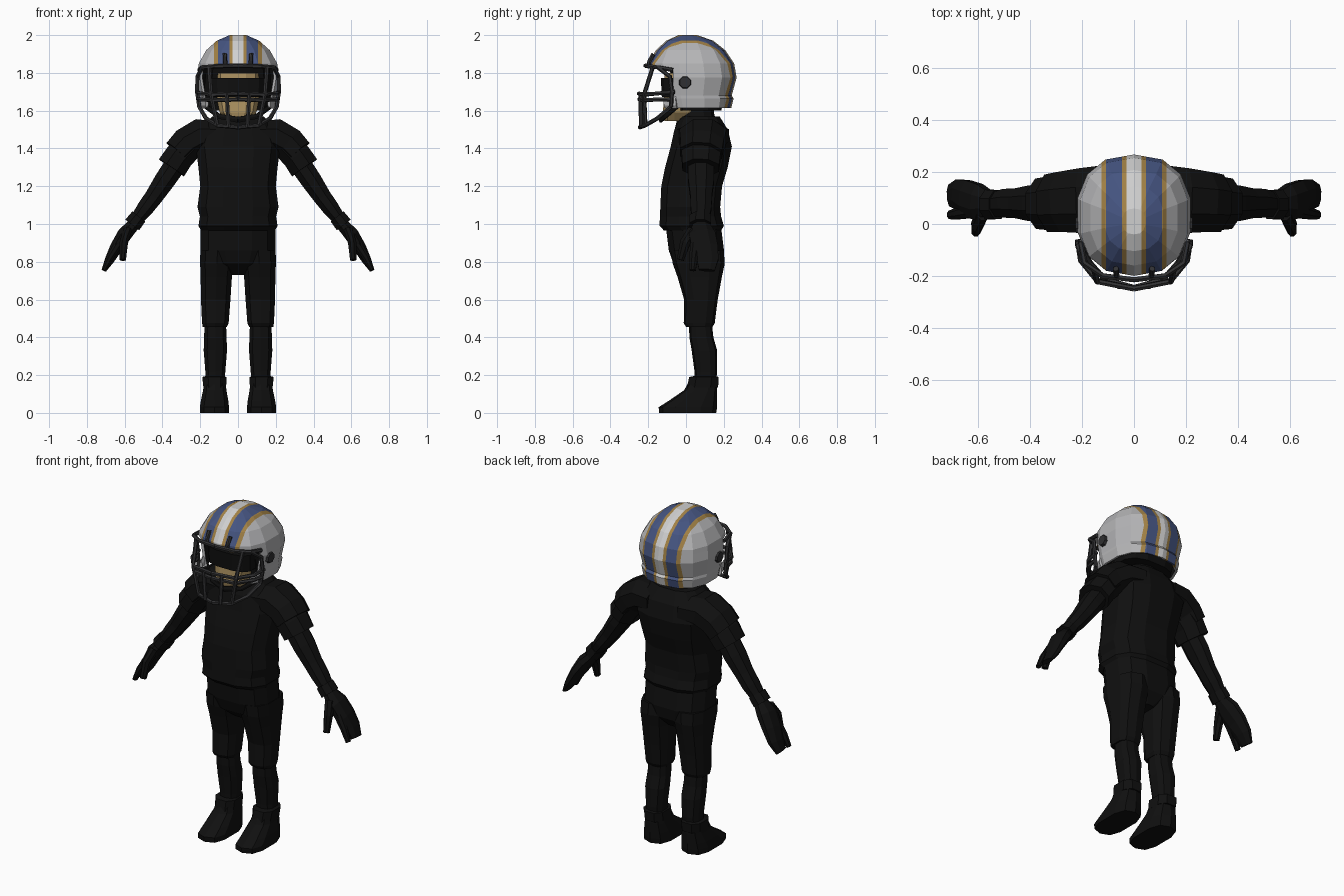
import bpy, bmesh, math
from mathutils import Vector


def material(name, rgb):
    m = bpy.data.materials.new(name)
    m.diffuse_color = (*rgb, 1)
    return m


BLACK = material("black", (0.005, 0.005, 0.005))
DARK = material("dark_grey", (0.03, 0.03, 0.032))
GREY = material("shell_grey", (0.46, 0.46, 0.47))
WHITE = material("stripe_white", (0.62, 0.62, 0.62))
BLUE = material("stripe_blue", (0.06, 0.09, 0.22))
GOLD = material("stripe_gold", (0.36, 0.22, 0.06))
SKIN = material("skin", (0.42, 0.29, 0.12))


def add_loft(bm, rings):
    """Skin a list of equal point rings and cap both ends."""
    rows = [[bm.verts.new(p) for p in r] for r in rings]
    n = len(rows[0])
    for a, b in zip(rows, rows[1:]):
        for i in range(n):
            j = (i + 1) % n
            bm.faces.new((a[i], a[j], b[j], b[i]))
    bm.faces.new(rows[0][::-1])
    bm.faces.new(rows[-1])


def finish(name, bm, mats, mirror=False):
    bmesh.ops.recalc_face_normals(bm, faces=bm.faces)
    me = bpy.data.meshes.new(name)
    bm.to_mesh(me)
    bm.free()
    for m in mats:
        me.materials.append(m)
    ob = bpy.data.objects.new(name, me)
    bpy.context.collection.objects.link(ob)
    if mirror:
        ob.modifiers.new("mirror", "MIRROR").use_mirror_merge = False
    return ob


def level(z, hx, y0, y1, cx=0.0, n=12, p=0.75):
    """Horizontal rounded ring at height z."""
    pts = []
    for i in range(n):
        a = 2 * math.pi * (i + 0.5) / n
        c, s = math.cos(a), math.sin(a)
        x = math.copysign(abs(c) ** p, c) * hx
        y = math.copysign(abs(s) ** p, s) * (y1 - y0) / 2
        pts.append((cx + x, (y0 + y1) / 2 + y, z))
    return pts


def stack(name, levels, mat, mirror=False, **kw):
    bm = bmesh.new()
    add_loft(bm, [level(*l, **kw) for l in levels])
    return finish(name, bm, [mat], mirror)


def add_tube(bm, path, n=8, ref=(0, 1, 0)):
    """Sweep along path entries (x, y, z, half width along ref, half depth)."""
    pts = [Vector(q[:3]) for q in path]
    rings = []
    for i, q in enumerate(path):
        t = (pts[min(i + 1, len(pts) - 1)] - pts[max(i - 1, 0)]).normalized()
        v = t.cross(Vector(ref)).normalized()
        u = v.cross(t)
        rings.append([pts[i] + u * q[3] * math.cos(a) + v * q[4] * math.sin(a)
                      for a in [2 * math.pi * (k + 0.5) / n for k in range(n)]])
    add_loft(bm, rings)


def limb(name, paths, mat=BLACK, n=8):
    bm = bmesh.new()
    for p in paths:
        add_tube(bm, p, n)
    return finish(name, bm, [mat], True)


# Jersey and neck
stack("jersey", [
    (0.965, 0.2, -0.12, 0.19), (0.99, 0.215, -0.145, 0.205), (1.04, 0.207, -0.142, 0.19),
    (1.09, 0.22, -0.14, 0.185), (1.2, 0.205, -0.135, 0.195), (1.3, 0.215, -0.115, 0.225),
    (1.41, 0.23, -0.085, 0.247), (1.5, 0.205, -0.065, 0.225), (1.57, 0.14, -0.03, 0.18)], BLACK)
stack("neck", [(1.5, 0.11, -0.06, 0.17), (1.58, 0.1, -0.04, 0.15), (1.66, 0.09, -0.03, 0.14)],
      BLACK, n=10)

# Shoulder pads with sleeves below them
limb("shoulder_pad", [[(0.10, 0.09, 1.47, 0.15, 0.08), (0.2, 0.09, 1.465, 0.135, 0.1),
                       (0.27, 0.085, 1.425, 0.125, 0.095), (0.315, 0.08, 1.375, 0.12, 0.09)]])
limb("sleeve", [[(0.24, 0.08, 1.43, 0.11, 0.08), (0.31, 0.08, 1.36, 0.112, 0.085),
                 (0.352, 0.078, 1.298, 0.105, 0.087)]])

# Arms, cuffs and hands
limb("arm", [[(0.32, 0.08, 1.33, 0.075, 0.062), (0.385, 0.08, 1.235, 0.075, 0.06),
              (0.445, 0.08, 1.145, 0.062, 0.052), (0.49, 0.08, 1.085, 0.06, 0.048),
              (0.555, 0.075, 1.0, 0.045, 0.034)]])
limb("wrist_cuff", [[(0.525, 0.075, 1.04, 0.06, 0.047), (0.56, 0.075, 0.995, 0.062, 0.05)]])
limb("hand", [
    [(0.55, 0.08, 1.0, 0.045, 0.035), (0.6, 0.085, 0.945, 0.075, 0.042),
     (0.645, 0.1, 0.875, 0.075, 0.036), (0.68, 0.115, 0.81, 0.062, 0.027),
     (0.71, 0.11, 0.755, 0.045, 0.014)],
    [(0.635, 0.05, 0.89, 0.03, 0.025), (0.68, 0.04, 0.82, 0.024, 0.02),
     (0.71, 0.035, 0.755, 0.018, 0.013)],
    [(0.585, 0.04, 0.965, 0.035, 0.025), (0.605, -0.005, 0.9, 0.03, 0.024),
     (0.61, -0.03, 0.81, 0.02, 0.018)]])

# Trousers, shins and shoes
stack("hips", [(0.73, 0.045, 0.0, 0.14), (0.79, 0.16, -0.07, 0.19), (0.86, 0.203, -0.095, 0.205),
               (0.98, 0.203, -0.11, 0.19)], BLACK)
stack("trouser_leg", [(0.455, 0.066, 0.0, 0.14, 0.123), (0.475, 0.073, -0.012, 0.152, 0.12),
                      (0.6, 0.081, -0.01, 0.168, 0.118), (0.72, 0.086, -0.045, 0.19, 0.115),
                      (0.79, 0.092, -0.07, 0.205, 0.112), (0.86, 0.095, -0.08, 0.2, 0.108)],
      BLACK, True, n=10)
stack("shin", [(0.12, 0.05, 0.05, 0.155, 0.122), (0.22, 0.055, 0.045, 0.165, 0.12),
               (0.33, 0.064, 0.03, 0.165, 0.12), (0.4, 0.062, 0.018, 0.145, 0.12),
               (0.49, 0.058, 0.015, 0.135, 0.12)], BLACK, True, n=10)
stack("shoe", [(0.0, 0.08, -0.142, 0.16, 0.125), (0.03, 0.08, -0.145, 0.165, 0.125),
               (0.065, 0.075, -0.09, 0.165, 0.124), (0.12, 0.064, -0.01, 0.165, 0.123),
               (0.155, 0.06, 0.01, 0.165, 0.123)], BLACK, True, n=10, p=0.7)
stack("ankle_collar", [(0.135, 0.064, 0.0, 0.175, 0.123), (0.19, 0.068, 0.012, 0.178, 0.125),
                       (0.195, 0.05, 0.04, 0.16, 0.125)], BLACK, True, n=8)

# Face, eye shield and padding inside the helmet
stack("face", [(1.545, 0.06, -0.115, 0.05), (1.59, 0.1, -0.125, 0.08), (1.66, 0.115, -0.12, 0.1),
               (1.8, 0.12, -0.115, 0.1)], SKIN)
stack("eye_shield", [(1.672, 0.14, -0.13, 0.02), (1.772, 0.145, -0.135, 0.02)], BLACK)
stack("helmet_padding", [(1.6, 0.165, -0.045, 0.19), (1.7, 0.185, -0.06, 0.21),
                         (1.85, 0.17, -0.1, 0.19)], BLACK)

# Helmet shell, cut along the stripe edges and the face opening
STRIPES = (0.028, 0.046, 0.107, 0.126)
bm = bmesh.new()
add_loft(bm, [level(*l, n=14, p=0.84) for l in [
    (1.615, 0.2, -0.16, 0.24), (1.665, 0.208, -0.18, 0.252), (1.68, 0.208, -0.18, 0.242),
    (1.775, 0.222, -0.2, 0.268), (1.85, 0.212, -0.2, 0.255), (1.92, 0.172, -0.16, 0.208),
    (1.97, 0.115, -0.105, 0.145), (2.0, 0.045, -0.04, 0.06)]])
cuts = [((s * x, 0, 0), (1, 0, 0)) for x in STRIPES for s in (1, -1)]
cuts += [((0, -0.07, 0), (0, 1, 0)), ((0, 0, 1.825), (0, 0, 1))]
for co, no in cuts:
    bmesh.ops.bisect_plane(bm, geom=bm.verts[:] + bm.edges[:] + bm.faces[:],
                           plane_co=co, plane_no=no)
hole = []
for f in bm.faces:
    c = f.calc_center_median()
    if c.z < 1.616 or (c.y < -0.07 and c.z < 1.825):
        hole.append(f)
    f.material_index = next((i for i, x in enumerate(STRIPES) if abs(c.x) < x), 4)
bmesh.ops.delete(bm, geom=hole, context="FACES")
shell = finish("helmet_shell", bm, [WHITE, GOLD, BLUE, GOLD, GREY, BLACK])
thick = shell.modifiers.new("thickness", "SOLIDIFY")
thick.thickness = 0.015
thick.offset = -1
thick.material_offset = 5

# Cheek guards reaching forward from the shell
bm = bmesh.new()
add_tube(bm, [(0.19, -0.05, 1.645, 0.012, 0.035), (0.165, -0.115, 1.64, 0.01, 0.025)], 6, (1, 0, 0))
finish("cheek_guard", bm, [GREY], True)

# Ear bolts
bm = bmesh.new()
add_tube(bm, [(0.205, -0.005, 1.75, 0.036, 0.036), (0.226, -0.005, 1.75, 0.03, 0.03)], 8)
finish("ear_bolt", bm, [DARK], True)

# Face guard bars
BARS = [
    [(0.205, -0.07, 1.815), (0.19, -0.15, 1.83), (0.12, -0.2, 1.835), (0, -0.215, 1.838)],
    [(0.217, -0.06, 1.7), (0.205, -0.14, 1.692), (0.14, -0.222, 1.685), (0, -0.25, 1.69)],
    [(0.212, -0.08, 1.66), (0.2, -0.14, 1.66), (0.138, -0.22, 1.655), (0, -0.248, 1.66)],
    [(0.205, -0.08, 1.62), (0.17, -0.15, 1.56), (0.11, -0.215, 1.522), (0, -0.245, 1.512)],
    [(0.19, -0.15, 1.83), (0.215, -0.085, 1.78), (0.217, -0.075, 1.7), (0.205, -0.08, 1.62)],
    [(0.155, -0.175, 1.833), (0.142, -0.222, 1.685), (0.11, -0.215, 1.522)],
    [(0.06, -0.24, 1.69), (0.05, -0.238, 1.512)],
    [(0.066, -0.2, 1.83), (0.068, -0.195, 1.86), (0.07, -0.172, 1.9)],
]
bm = bmesh.new()
for bar in BARS:
    add_tube(bm, [(*p, 0.0115, 0.0115) for p in bar], 6, (0.31, 0.52, 0.8))
finish("face_guard", bm, [DARK], True)

# Chin strap
bm = bmesh.new()
add_tube(bm, [(0.18, -0.04, 1.63, 0.015, 0.008), (0.1, -0.11, 1.57, 0.015, 0.008),
              (0, -0.135, 1.552, 0.018, 0.01)], 6, (0, 0, 1))
finish("chin_strap", bm, [BLACK], True)
